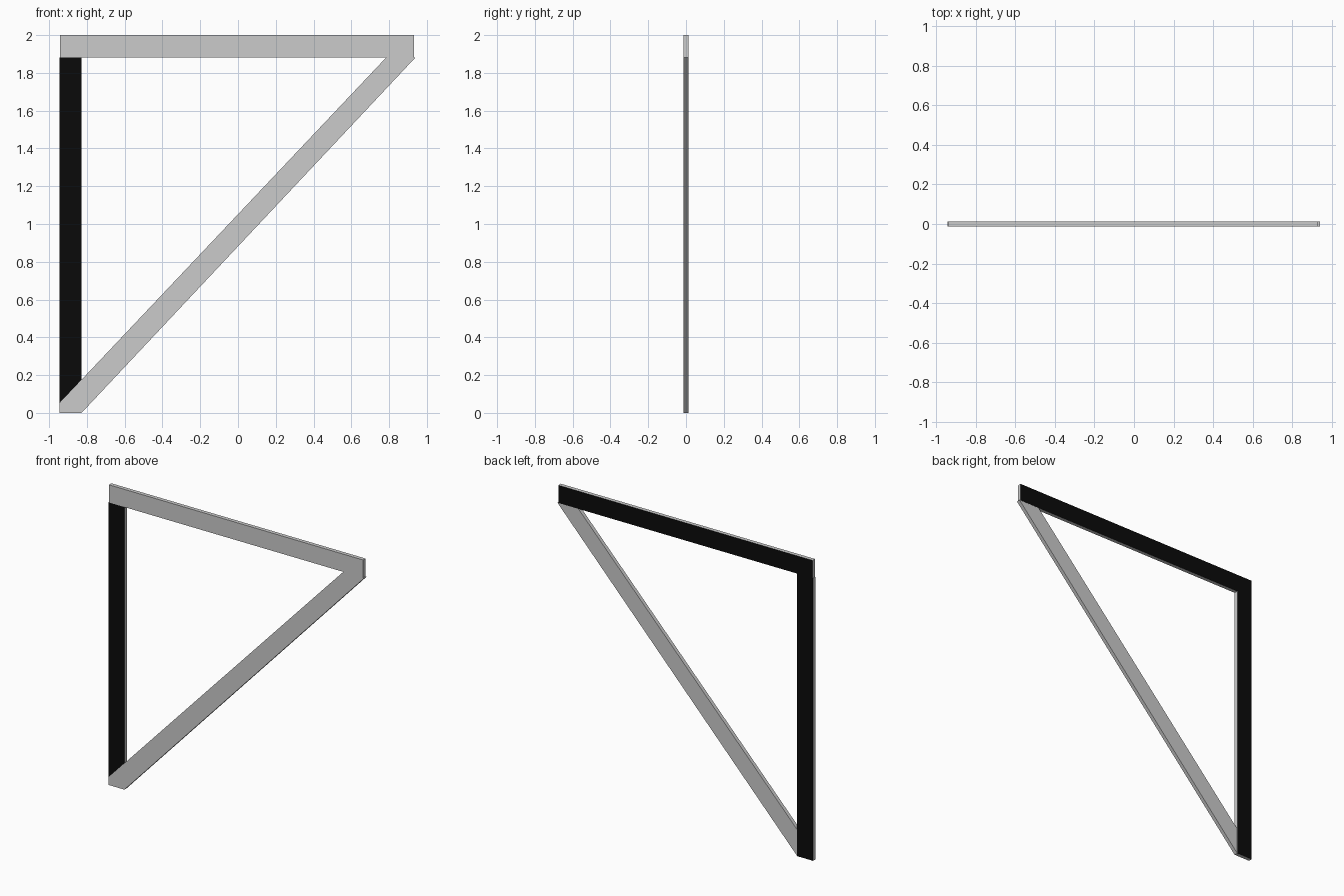
import bpy

if "Cube" in bpy.data.objects:
    bpy.data.objects.remove(bpy.data.objects["Cube"])

def material(name, v):
    m = bpy.data.materials.new(name)
    m.diffuse_color = (v, v, v, 1)
    m.use_nodes = True
    m.node_tree.nodes["Principled BSDF"].inputs["Base Color"].default_value = m.diffuse_color
    return m

grey = material("light grey", 0.6)
black = material("black", 0.003)

def bar(name, outline, y0, y1, front=0, back=0):
    """Flat bar: an x/z outline extruded from y0 (front) to y1 (back)."""
    n = len(outline)
    verts = [(x, y0, z) for x, z in outline] + [(x, y1, z) for x, z in outline]
    faces = [tuple(range(n)), tuple(range(2 * n - 1, n - 1, -1))]
    faces += [(i, i + n, (i + 1) % n + n, (i + 1) % n) for i in range(n)]
    me = bpy.data.meshes.new(name)
    me.from_pydata(verts, [], faces)
    me.materials.append(grey)
    me.materials.append(black)
    me.polygons[0].material_index = front
    me.polygons[1].material_index = back
    ob = bpy.data.objects.new(name, me)
    bpy.context.collection.objects.link(ob)
    return ob

# Top rail: grey front, black back
bar("top_rail", [(-0.942, 1.882), (0.932, 1.882), (0.932, 2), (-0.942, 2)],
    -0.013, 0.013, 0, 1)

# Upright: black on both broad faces, grey edges
bar("upright", [(-0.945, 0), (-0.828, 0), (-0.828, 1.882), (-0.945, 1.882)],
    -0.012, 0.013, 1, 1)

# Diagonal brace: grey, lapped over the foot of the upright
bar("diagonal_brace", [(-0.945, 0), (-0.828, 0), (0.94, 1.882),
                       (0.785, 1.882), (-0.945, 0.052)],
    -0.013, 0.012)
